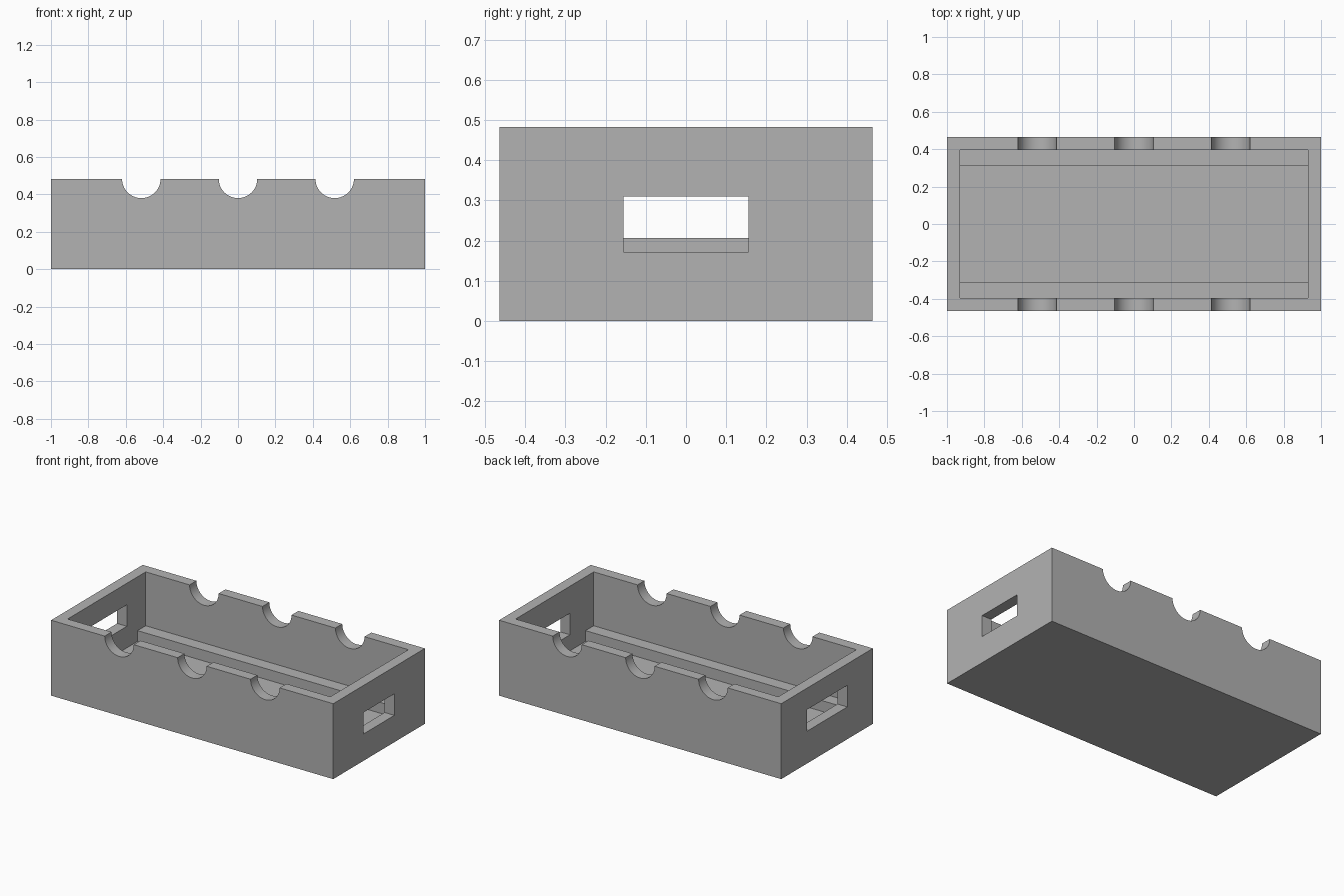
import bpy
import math

default = bpy.data.objects.get("Cube")
if default:
    bpy.data.objects.remove(default, do_unlink=True)

HALF_X, HALF_Y, HEIGHT = 1.0, 0.464, 0.483
WALL = 0.069
INNER_X, INNER_Y = HALF_X - WALL, HALF_Y - WALL
LEDGE_Y = 0.313
ABOVE = HEIGHT + 0.2

grey = bpy.data.materials.new("plain_grey")
grey.use_nodes = True
colour = (0.448, 0.448, 0.448, 1)
grey.diffuse_color = colour
grey.node_tree.nodes["Principled BSDF"].inputs["Base Color"].default_value = colour


def box(name, x, y, z):
    """Box spanning the given (low, high) ranges."""
    spans = (x, y, z)
    bpy.ops.mesh.primitive_cube_add(size=1, location=[(a + b) / 2 for a, b in spans])
    obj = bpy.context.object
    obj.name = name
    obj.scale = [b - a for a, b in spans]
    bpy.ops.object.transform_apply(location=True, rotation=False, scale=True)
    obj.data.materials.append(grey)
    return obj


def cut(target, cutter):
    """Subtract the cutter from the target and discard it."""
    mod = target.modifiers.new("cut", "BOOLEAN")
    mod.operation = "DIFFERENCE"
    mod.solver = "EXACT"
    mod.object = cutter
    bpy.context.view_layer.objects.active = target
    bpy.ops.object.modifier_apply(modifier=mod.name)
    bpy.data.objects.remove(cutter, do_unlink=True)


# Solid block for the tray
tray = box("tray_body", (-HALF_X, HALF_X), (-HALF_Y, HALF_Y), (0, HEIGHT))

# Wide upper cavity, then a narrower trough that leaves a ledge along each side
cut(tray, box("cavity", (-INNER_X, INNER_X), (-INNER_Y, INNER_Y), (2 * WALL, ABOVE)))
cut(tray, box("trough", (-INNER_X, INNER_X), (-LEDGE_Y, LEDGE_Y), (WALL, ABOVE)))

# End windows: smaller and lower on the left (+x), larger and higher on the right (-x)
cut(tray, box("left_window", (0.8, 1.2), (-0.155, 0.155), (0.172, 0.31)))
cut(tray, box("right_window", (-1.2, -0.8), (-0.205, 0.205), (0.207, 0.345)))

# Three half-round notches across both long walls
for x in (-0.517, 0, 0.517):
    bpy.ops.mesh.primitive_cylinder_add(vertices=64, radius=0.103, depth=1.2,
                                        location=(x, 0, HEIGHT),
                                        rotation=(math.pi / 2, 0, 0))
    notch = bpy.context.object
    notch.data.materials.append(grey)
    cut(tray, notch)

bpy.ops.object.select_all(action="DESELECT")
tray.select_set(True)
bpy.context.view_layer.objects.active = tray
bpy.ops.object.shade_smooth_by_angle(angle=math.radians(30))
